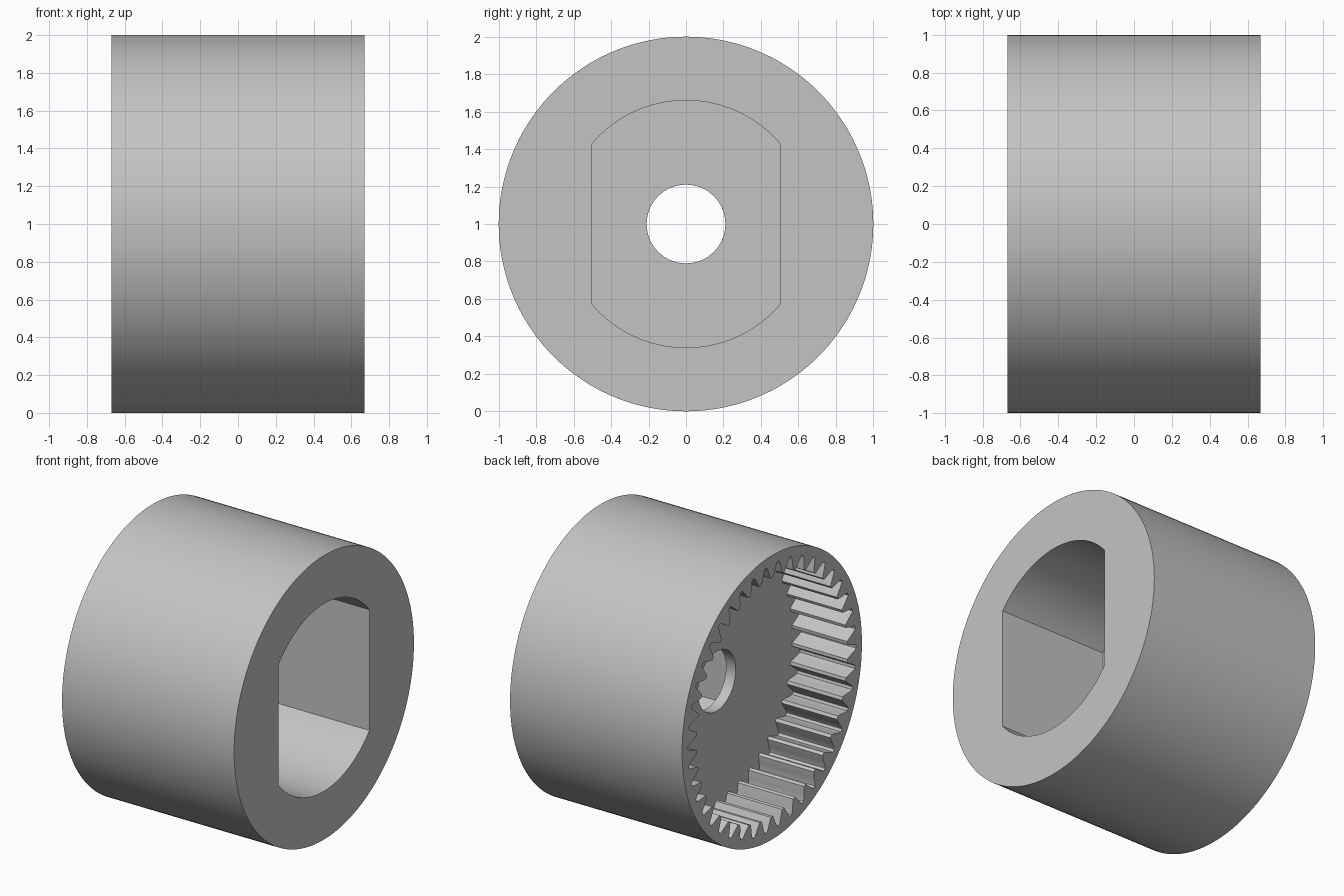
import bpy, bmesh
from math import sin, cos, pi, tau, acos

cube = bpy.data.objects.get("Cube")
if cube:
    bpy.data.objects.remove(cube, do_unlink=True)

# Main dimensions
HALF_LENGTH = 0.67
GEAR_FLOOR = -0.24
SOCKET_FLOOR = -0.165
TEETH = 42

# Cross-sections as (radius, angle from +y) lists
def circle(radius, count):
    return [(radius, tau * i / count) for i in range(count)]

def double_d(radius, half_width, steps):
    corner = acos(half_width / radius)
    points = []
    for start in (corner, pi + corner):
        sweep = pi - 2 * corner
        points += [(radius, start + sweep * i / steps) for i in range(steps + 1)]
    return points

def internal_gear():
    # Radius and half width of one tooth gap, from tip to root
    flank = [(0.84, 0.41), (0.865, 0.31), (0.89, 0.23), (0.92, 0.14), (0.935, 0.07)]
    gap = [(r, -w) for r, w in flank] + [(r, w) for r, w in reversed(flank)]
    return [(r, tau * (i + w) / TEETH) for i in range(TEETH) for r, w in gap]

bm = bmesh.new()

def ring(section, x):
    verts = [bm.verts.new((x, r * cos(a), 1 + r * sin(a))) for r, a in section]
    return [(v, verts[(i + 1) % len(verts)]) for i, v in enumerate(verts)]

def tube(section, x0, x1):
    ends = ring(section, x0), ring(section, x1)
    for (a, b), (c, d) in zip(*ends):
        bm.faces.new((a, b, d, c))
    return ends

def cap(*rings):
    edges = [bm.edges.get(pair) for loop in rings for pair in loop]
    bmesh.ops.triangle_fill(bm, edges=edges, use_beauty=True)

# Outer shell, toothed recess, centre bore and flat-sided socket
shell = tube(circle(1, 144), -HALF_LENGTH, HALF_LENGTH)
gear = tube(internal_gear(), -HALF_LENGTH, GEAR_FLOOR)
bore = tube(circle(0.21, 64), GEAR_FLOOR, SOCKET_FLOOR)
socket = tube(double_d(0.66, 0.505, 32), SOCKET_FLOOR, HALF_LENGTH)

# End faces and recess floors
cap(shell[0], gear[0])
cap(gear[1], bore[0])
cap(bore[1], socket[0])
cap(socket[1], shell[1])
bmesh.ops.recalc_face_normals(bm, faces=bm.faces[:])

mesh = bpy.data.meshes.new("ring_gear_coupling")
bm.to_mesh(mesh)
bm.free()
coupling = bpy.data.objects.new("ring_gear_coupling", mesh)
bpy.context.collection.objects.link(coupling)

# Plain grey finish
grey = bpy.data.materials.new("plain_grey")
grey.use_nodes = True
grey.diffuse_color = (0.55, 0.55, 0.55, 1)
grey.node_tree.nodes["Principled BSDF"].inputs["Base Color"].default_value = grey.diffuse_color
mesh.materials.append(grey)

# Smooth round walls, crisp edges
bpy.ops.object.select_all(action="DESELECT")
coupling.select_set(True)
bpy.context.view_layer.objects.active = coupling
bpy.ops.object.shade_smooth_by_angle(angle=pi / 9)
